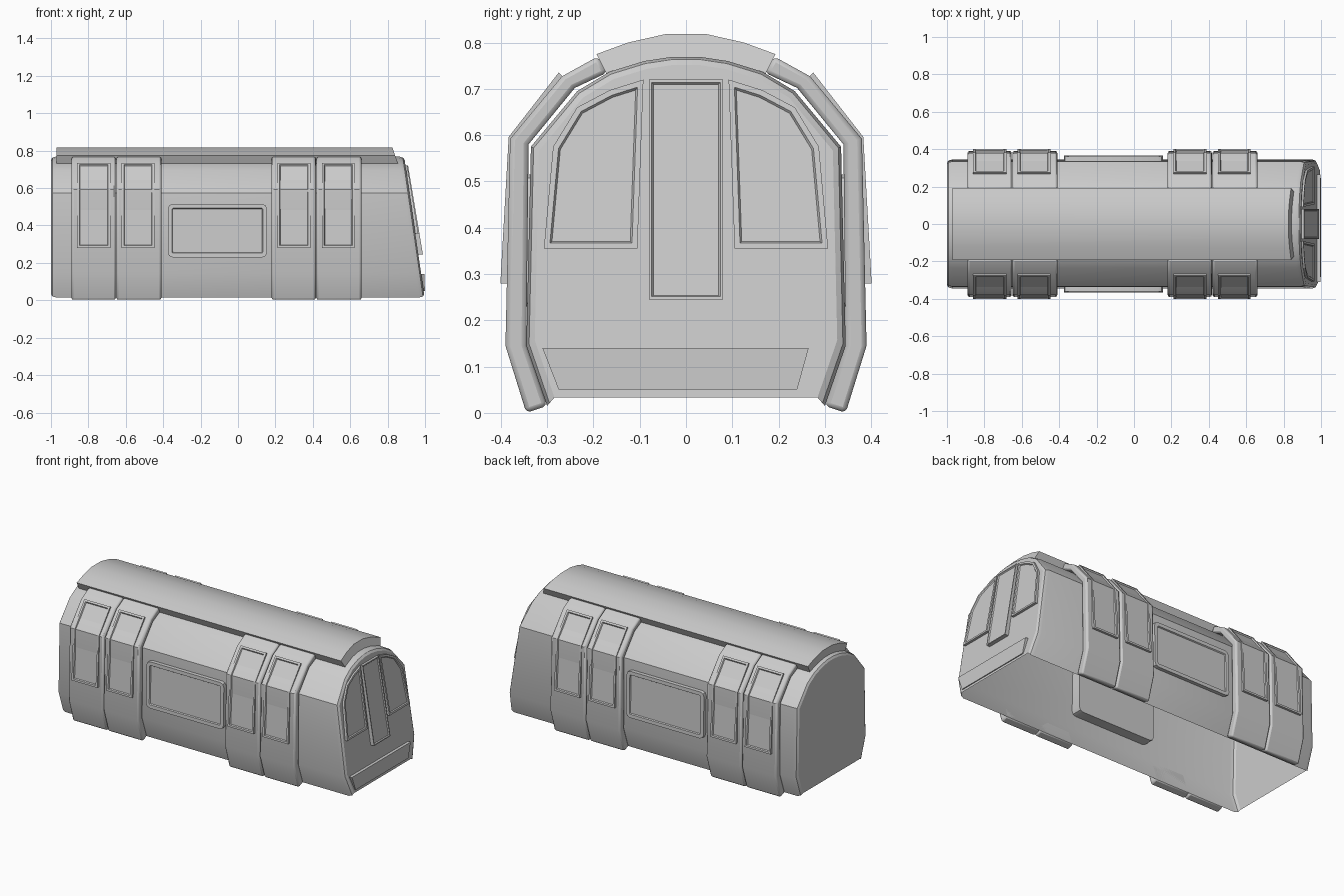
import bpy, bmesh
from math import cos, sin, pi

if "Cube" in bpy.data.objects:
    bpy.data.objects.remove(bpy.data.objects["Cube"])


def finish(bm, name, mirror=False, bevel=0):
    me = bpy.data.meshes.new(name)
    bm.to_mesh(me)
    bm.free()
    ob = bpy.data.objects.new(name, me)
    bpy.context.collection.objects.link(ob)
    bpy.ops.object.select_all(action='DESELECT')
    ob.select_set(True)
    bpy.context.view_layer.objects.active = ob
    bpy.ops.object.shade_smooth_by_angle(angle=0.5)
    if bevel:
        m = ob.modifiers.new("bevel", 'BEVEL')
        m.width, m.segments, m.limit_method, m.angle_limit = bevel, 2, 'ANGLE', 1.0
    if mirror:
        m = ob.modifiers.new("mirror", 'MIRROR')
        m.use_axis = (False, True, False)
    return ob


def recess(bm, faces, rim, depth):
    """Raised rim around a sunken pane."""
    bmesh.ops.recalc_face_normals(bm, faces=bm.faces)
    bmesh.ops.inset_region(bm, faces=faces, thickness=rim, use_even_offset=True)
    bmesh.ops.inset_region(bm, faces=faces, thickness=0.004, depth=-depth, use_even_offset=True)


def shell(outer, inner, x0, x1):
    """Thick bent sheet with a (y, z) section; x1 may depend on z."""
    bm = bmesh.new()
    end = x1 if callable(x1) else (lambda z: x1)
    ao, ai = [[bm.verts.new((x0, y, z)) for y, z in p] for p in (outer, inner)]
    bo, bi = [[bm.verts.new((end(z), y, z)) for y, z in p] for p in (outer, inner)]
    top = []
    for i in range(len(outer) - 1):
        j = i + 1
        top.append(bm.faces.new((ao[i], ao[j], bo[j], bo[i])))
        bm.faces.new((ai[i], bi[i], bi[j], ai[j]))
        bm.faces.new((ao[i], ai[i], ai[j], ao[j]))
        bm.faces.new((bo[i], bo[j], bi[j], bi[i]))
    for i in (0, -1):
        bm.faces.new((ao[i], bo[i], bi[i], ai[i]))
    bmesh.ops.recalc_face_normals(bm, faces=bm.faces)
    return bm, top


def prism(a, b):
    """Solid between two matching loops; returns the face on loop b."""
    bm = bmesh.new()
    a, b = [[bm.verts.new(p) for p in l] for l in (a, b)]
    bm.faces.new(a)
    face = bm.faces.new(b)
    for i in range(len(a)):
        bm.faces.new((a[i - 1], a[i], b[i], b[i - 1]))
    bmesh.ops.recalc_face_normals(bm, faces=bm.faces)
    return bm, [face]


def nose(z):
    return 1.0 - 0.145 * z


# Carriage body: open-bottomed shell with sloped nose and softened ends
half = [(0.30, 0.015), (0.345, 0.145), (0.335, 0.575), (0.235, 0.695),
        (0.165, 0.737), (0.09, 0.76), (0.03, 0.769)]
profile = half + [(-y, z) for y, z in reversed(half)]
bm = bmesh.new()
rims = [(0.018, 0.0), (0.006, 0.008), (0.0, 0.028)]
rings = []
for front in (False, True):
    for inset, off in (reversed(rims) if front else rims):
        ring = []
        for y, z in profile:
            y2 = y * (1 - inset / 0.34)
            z2 = 0.4 + (z - 0.4) * (1 - inset / 0.38)
            ring.append(bm.verts.new((nose(z2) - off if front else -1 + off, y2, z2)))
        rings.append(ring)
for r, s in zip(rings, rings[1:]):
    for i in range(len(profile) - 1):
        bm.faces.new((r[i], r[i + 1], s[i + 1], s[i]))
bm.faces.new(rings[0])
bm.faces.new(rings[-1])
bmesh.ops.recalc_face_normals(bm, faces=bm.faces)
finish(bm, "carriage_body")

# Roof cover
ro = [(0.193, 0.775), (0.125, 0.80), (0.045, 0.818)]
ri = [(0.172, 0.732), (0.12, 0.748), (0.04, 0.765)]
ro, ri = [p + [(-y, z) for y, z in reversed(p)] for p in (ro, ri)]
bm, _ = shell(ro, ri, -0.97, lambda z: 0.855 - 0.35 * (z - 0.732))
finish(bm, "roof_cover")

# Door leaves and their bent windows, mirrored to both sides
leaf_out = [(0.345, 0.0), (0.39, 0.145), (0.38, 0.592), (0.268, 0.727), (0.19, 0.77)]
leaf_in = [(0.30, 0.015), (0.345, 0.145), (0.340, 0.580), (0.240, 0.702), (0.17, 0.735)]
win_out = [(0.401, 0.28), (0.383, 0.596), (0.275, 0.735)]
win_in = [(0.380, 0.28), (0.368, 0.582), (0.258, 0.718)]
for x in (-0.89, 0.18):
    for x0, x1, w0, w1 in ((0, 0.236, 0.03, 0.207), (0.24, 0.48, 0.268, 0.443)):
        bm, _ = shell(leaf_out, leaf_in, x + x0, x + x1)
        finish(bm, "door_leaf", True, 0.01)
        bm, faces = shell(win_out, win_in, x + w0, x + w1)
        recess(bm, faces, 0.012, 0.007)
        finish(bm, "door_window", True)

# Side window boxes passing through the wall
loop = []
for cx, cz, q in ((0.13, 0.49, 0), (-0.35, 0.49, 1), (-0.35, 0.255, 2), (0.13, 0.255, 3)):
    for k in range(3):
        t = (q + k / 2) * pi / 2
        loop.append((cx + 0.025 * cos(t), cz + 0.025 * sin(t)))
bm, faces = prism([(x, 0.28, z) for x, z in loop],
                  [(x, 0.37 - 0.02 * z, z) for x, z in loop])
recess(bm, faces, 0.022, 0.007)
finish(bm, "side_window", True)


# Nose panels lying on the sloped face
def nose_panel(name, pts, low, high, rim, mirror=False):
    z0, z1 = min(p[1] for p in pts), max(p[1] for p in pts)
    lift = lambda z: low + (high - low) * (z - z0) / (z1 - z0)
    bm, faces = prism([(nose(z) - 0.015, y, z) for y, z in pts],
                      [(nose(z) + lift(z), y, z) for y, z in pts])
    if rim:
        recess(bm, faces, rim, 0.006)
    finish(bm, name, mirror)


nose_panel("windscreen", [(0.105, 0.355), (0.307, 0.355), (0.287, 0.575), (0.235, 0.66),
                          (0.165, 0.697), (0.092, 0.72)], 0.016, 0.01, 0.012, True)
nose_panel("nose_door", [(-0.08, 0.245), (0.08, 0.245), (0.08, 0.72), (-0.08, 0.72)],
           0.024, 0.014, 0.006)
nose_panel("lower_nose_panel", [(-0.275, 0.05), (0.24, 0.05), (0.265, 0.14), (-0.31, 0.14)],
           0.006, 0.018, 0)
